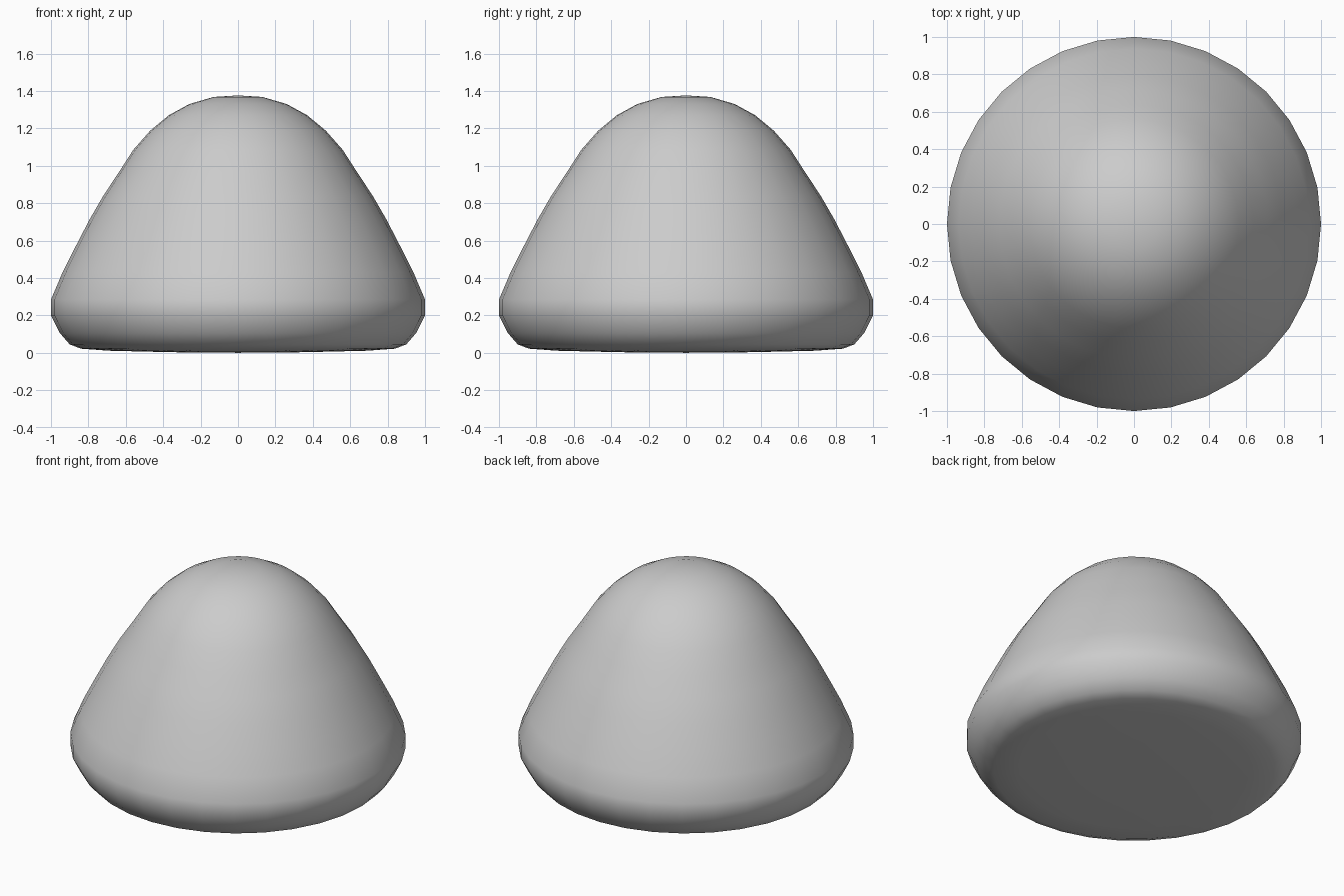
import bpy, bmesh, math
from mathutils import Matrix, Vector

if "Cube" in bpy.data.objects:
    bpy.data.objects.remove(bpy.data.objects["Cube"])

# Half profile (radius, height) from base centre to crown
profile = [(0, 0.0), (0.35, 0.003), (0.69, 0.011), (0.84, 0.022), (0.90, 0.045),
           (0.952, 0.105), (1.0, 0.2), (1.0, 0.285), (0.938, 0.43), (0.87, 0.565),
           (0.795, 0.71), (0.72, 0.84), (0.637, 0.965), (0.56, 1.085), (0.47, 1.187),
           (0.37, 1.27), (0.26, 1.33), (0.13, 1.368), (0, 1.376)]

# Rounded cone body, spun round the vertical axis
bm = bmesh.new()
verts = [bm.verts.new((r, 0, z)) for r, z in profile]
edges = [bm.edges.new(pair) for pair in zip(verts, verts[1:])]
bmesh.ops.spin(bm, geom=verts + edges, cent=(0, 0, 0), axis=(0, 0, 1),
               angle=math.tau, steps=32, use_merge=True)
bmesh.ops.remove_doubles(bm, verts=bm.verts, dist=1e-4)
bmesh.ops.recalc_face_normals(bm, faces=bm.faces)
for f in bm.faces:
    f.smooth = True

mesh = bpy.data.meshes.new("rounded_cone")
bm.to_mesh(mesh)
bm.free()
body = bpy.data.objects.new("rounded_cone", mesh)
bpy.context.collection.objects.link(body)
